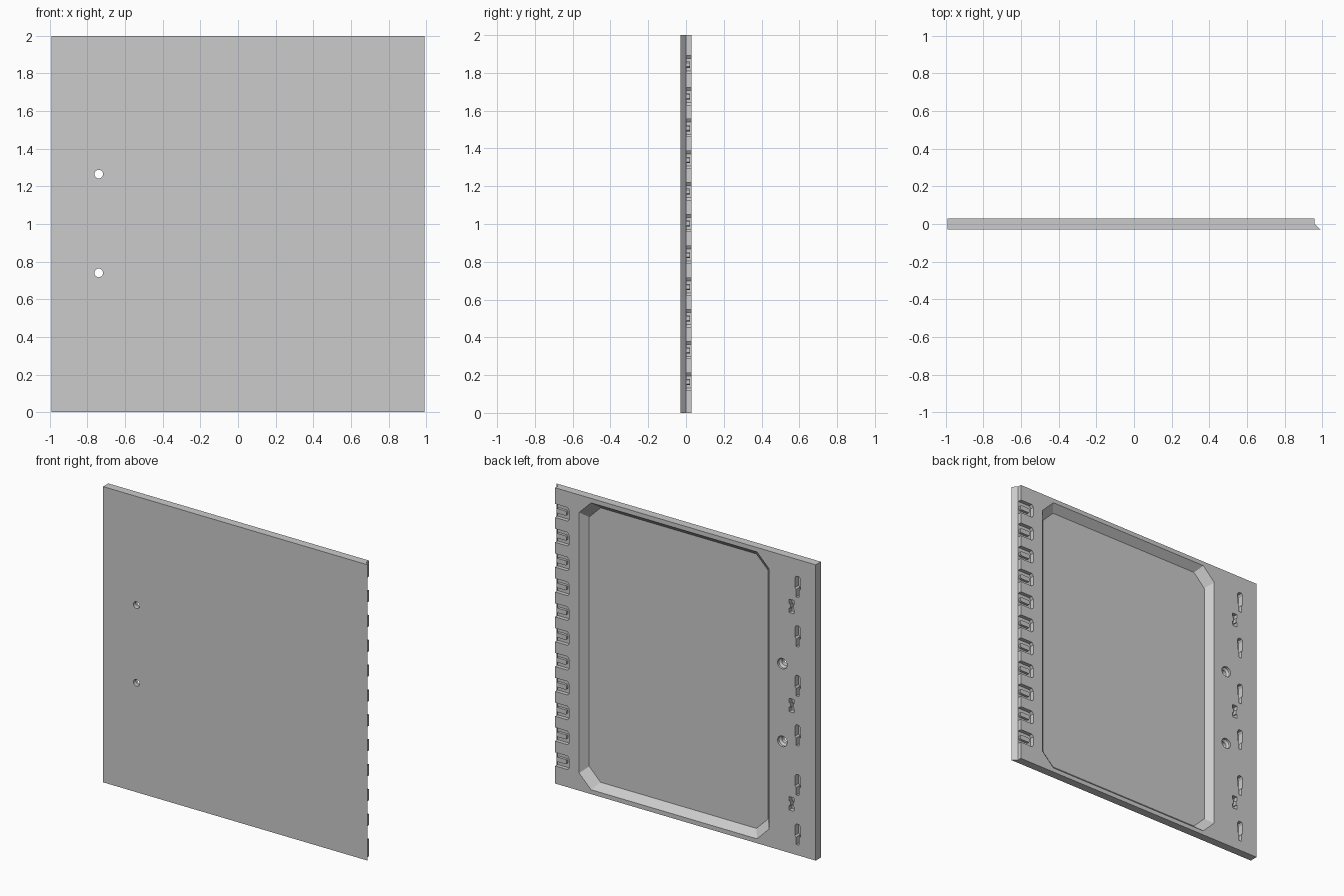
import bpy
import bmesh
import math

cube = bpy.data.objects.get("Cube")
if cube:
    bpy.data.objects.remove(cube)

grey = bpy.data.materials.new("plain_grey")
grey.use_nodes = True
colour = (0.6, 0.6, 0.6, 1)
grey.diffuse_color = colour
grey.node_tree.nodes["Principled BSDF"].inputs["Base Color"].default_value = colour

FRONT, BACK, STEP = -0.028, 0.028, 0.0
OVER = BACK + 0.01            # cutters reach past the back face


def loft(bm, rings):
    """Closed solid through a list of matching rings of 3D points."""
    rows = [[bm.verts.new(p) for p in ring] for ring in rings]
    n = len(rows[0])
    bm.faces.new(rows[0])
    bm.faces.new(rows[-1])
    for a, b in zip(rows, rows[1:]):
        for i in range(n):
            j = (i + 1) % n
            bm.faces.new((a[i], a[j], b[j], b[i]))


def ring(points, y, cx=0, cz=0):
    return [(cx + x, y, cz + z) for x, z in points]


def prism(bm, points, y0, y1, cx=0, cz=0):
    loft(bm, [ring(points, y0, cx, cz), ring(points, y1, cx, cz)])


def octagon(x0, x1, z0, z1, c):
    return [(x0 + c, z0), (x1 - c, z0), (x1, z0 + c), (x1, z1 - c),
            (x1 - c, z1), (x0 + c, z1), (x0, z1 - c), (x0, z0 + c)]


def circle(r, n=24):
    return [(r * math.cos(math.tau * i / n), r * math.sin(math.tau * i / n))
            for i in range(n)]


def mirrored(half):
    """Mirror a half outline across x = 0."""
    return half + [(-x, z) for x, z in reversed(half)]


def make(name, bm):
    bmesh.ops.recalc_face_normals(bm, faces=bm.faces)
    mesh = bpy.data.meshes.new(name)
    bm.to_mesh(mesh)
    bm.free()
    mesh.materials.append(grey)
    obj = bpy.data.objects.new(name, mesh)
    bpy.context.collection.objects.link(obj)
    return obj


# Panel with a bevelled lip along one edge
bm = bmesh.new()
section = [(-0.99, FRONT), (0.99, FRONT), (0.96, STEP), (0.96, BACK), (-0.99, BACK)]
loft(bm, [[(x, y, z) for x, y in section] for z in (0, 2)])
panel = make("panel", bm)

# Cutters
bm = bmesh.new()

# Large recess with sloping walls
floor_y, slope = -0.02, 0.042
grow = slope * (OVER - BACK) / (BACK - floor_y)
loft(bm, [
    ring(octagon(-0.64 + slope, 0.78 - slope, 0.03 + slope, 1.97 - slope, 0.085), floor_y),
    ring(octagon(-0.64 - grow, 0.78 + grow, 0.03 - grow, 1.97 + grow, 0.09), OVER)])

# Countersunk screw holes
for z in (0.74, 1.265):
    loft(bm, [ring(circle(r), y, -0.74, z) for r, y in
              ((0.023, FRONT - 0.01), (0.023, 0), (0.036, 0.012), (0.036, OVER))])

# Keyhole slots
keyhole = mirrored([(0.011, -0.07), (0.011, -0.02), (0.021, -0.01),
                    (0.021, 0.055), (0.011, 0.07)])
for i in range(6):
    prism(bm, keyhole, -0.012, OVER, -0.855, 0.14 + 0.335 * i)

# Narrow-waisted clip slots
clip = mirrored([(0.018, -0.045), (0.018, -0.015), (0.01, -0.015),
                 (0.01, 0.015), (0.018, 0.015), (0.018, 0.045)])
for z in (0.335, 1.0, 1.67):
    prism(bm, clip, 0, OVER, -0.81, z)

# Row of slots open to the bevelled edge
slot_heights = [0.165 + 0.168 * i for i in range(11)]
slot = [(1.0, -0.046), (0.868, -0.046), (0.856, -0.034),
        (0.856, 0.03), (0.868, 0.046), (1.0, 0.046)]
for z in slot_heights:
    prism(bm, slot, 0.002, OVER, 0, z)

cutter = make("recess_cutter", bm)
cutter.hide_render = True
cut = panel.modifiers.new("recesses", 'BOOLEAN')
cut.operation = 'DIFFERENCE'
cut.solver = 'EXACT'
cut.object = cutter
bpy.ops.object.select_all(action='DESELECT')
bpy.context.view_layer.objects.active = panel
panel.select_set(True)
bpy.ops.object.modifier_apply(modifier=cut.name)
bpy.data.objects.remove(cutter)
bpy.ops.object.shade_smooth_by_angle(angle=math.radians(20))

# Tongue inside each edge slot
bm = bmesh.new()
tongue = octagon(0.88, 0.955, -0.018, 0.014, 0.006)
for z in slot_heights:
    prism(bm, tongue, -0.005, 0.02, 0, z)
make("slot_tongues", bm)
